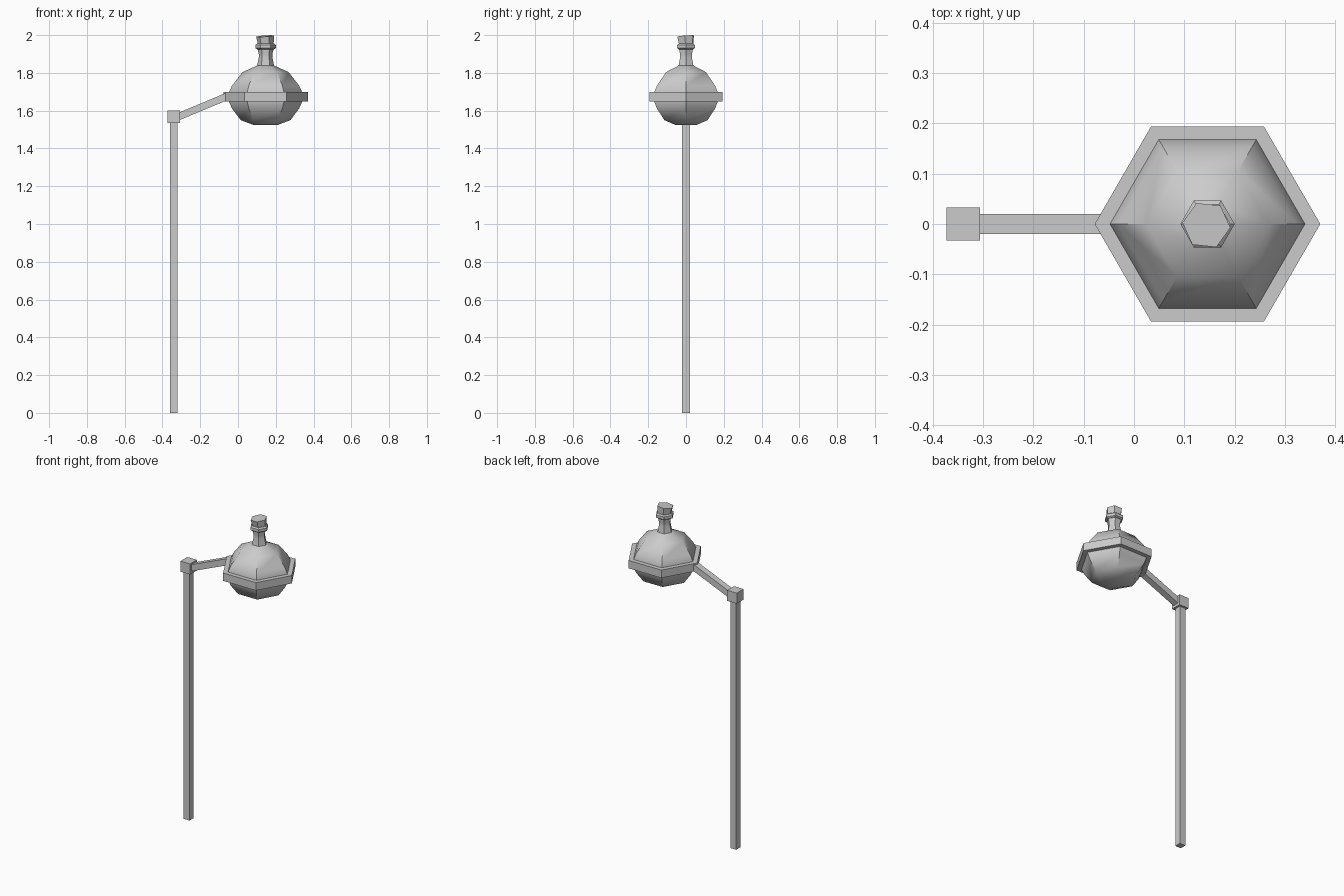
import bpy, bmesh, math
from mathutils import Matrix, Vector

if "Cube" in bpy.data.objects:
    bpy.data.objects.remove(bpy.data.objects["Cube"])

LAMP_X = 0.146
POST_X = -0.339


def finish(name, bm, smooth=False):
    bmesh.ops.recalc_face_normals(bm, faces=bm.faces[:])
    mesh = bpy.data.meshes.new(name)
    bm.to_mesh(mesh)
    bm.free()
    ob = bpy.data.objects.new(name, mesh)
    bpy.context.collection.objects.link(ob)
    if smooth:
        bpy.ops.object.select_all(action='DESELECT')
        bpy.context.view_layer.objects.active = ob
        ob.select_set(True)
        bpy.ops.object.shade_smooth_by_angle(angle=math.radians(40))
    return ob


def box(name, size, loc, tilt=0.0):
    bm = bmesh.new()
    m = (Matrix.Translation(loc) @ Matrix.Rotation(tilt, 4, 'Y')
         @ Matrix.Diagonal((*size, 1)))
    bmesh.ops.create_cube(bm, size=1, matrix=m)
    return finish(name, bm)


def hex_lathe(name, profile, smooth=False, closed=False):
    """Six-sided lathe of (radius, z) points; capped or closed into a ring."""
    bm = bmesh.new()
    rings = [[bm.verts.new((r * math.cos(i * math.pi / 3),
                            r * math.sin(i * math.pi / 3), z))
              for i in range(6)] for r, z in profile]
    pairs = list(zip(rings, rings[1:]))
    if closed:
        pairs.append((rings[-1], rings[0]))
    for a, b in pairs:
        for i in range(6):
            j = (i + 1) % 6
            bm.faces.new((a[i], a[j], b[j], b[i]))
    if not closed:
        bm.faces.new(rings[0])
        bm.faces.new(rings[-1])
    ob = finish(name, bm, smooth)
    ob.location.x = LAMP_X
    return ob


# Post and joint block
box("post", (0.04, 0.04, 1.55), (POST_X, 0, 0.775))
box("joint_block", (0.066, 0.066, 0.066), (POST_X, 0, 1.569))

# Sloping arm
a, b = Vector((-0.33, 0, 1.562)), Vector((-0.055, 0, 1.677))
d = b - a
box("arm", (d.length, 0.04, 0.038), (a + b) / 2, -math.atan2(d.z, d.x))

# Flask-shaped lantern with narrow neck
hex_lathe("flask", [
    (0.066, 1.525), (0.132, 1.550), (0.178, 1.612), (0.194, 1.648),
    (0.195, 1.695), (0.178, 1.732), (0.122, 1.804), (0.045, 1.839),
    (0.036, 1.882), (0.036, 1.900), (0.042, 1.925), (0.042, 1.950)],
    smooth=True)

# Band around the belly
hex_lathe("belly_band", [(0.185, 1.649), (0.224, 1.649),
                         (0.224, 1.698), (0.185, 1.698)], closed=True)

# Neck collar
hex_lathe("neck_collar", [(0.045, 1.925), (0.054, 1.931),
                          (0.054, 1.948), (0.045, 1.955)])

# Slightly crooked stopper
stopper = hex_lathe("stopper", [(0.039, -0.035), (0.048, 0.028)])
stopper.location.z = 1.967
stopper.rotation_euler = (math.radians(5), math.radians(-4), math.radians(-6))
